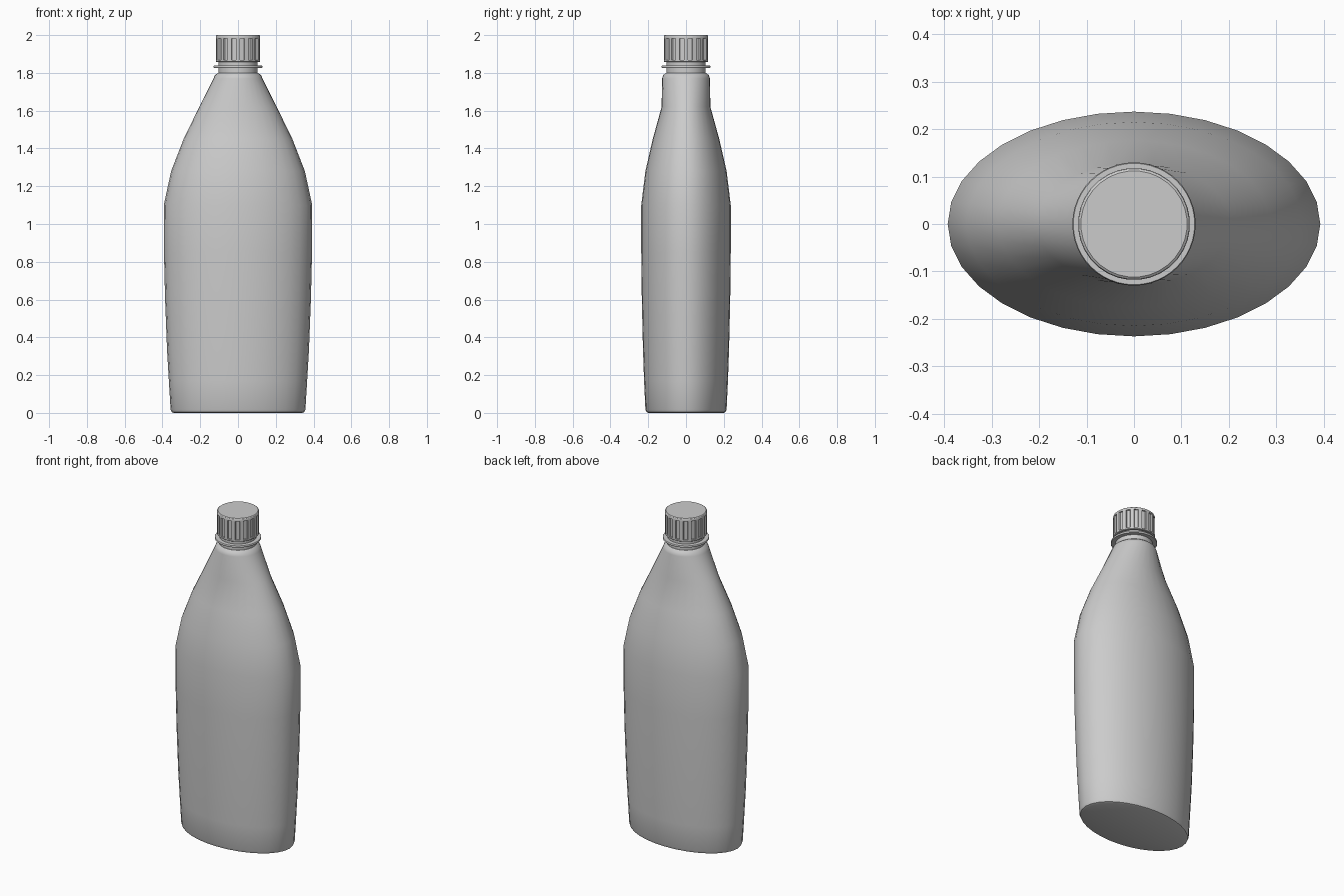
import bpy, bmesh, math

if "Cube" in bpy.data.objects:
    bpy.data.objects.remove(bpy.data.objects["Cube"])


def loft(name, rings, angle=35):
    """Skin a stack of equal-length rings of points and cap both ends."""
    bm = bmesh.new()
    loops = [[bm.verts.new(p) for p in ring] for ring in rings]
    n = len(loops[0])
    for a, b in zip(loops, loops[1:]):
        for i in range(n):
            j = (i + 1) % n
            bm.faces.new((a[i], a[j], b[j], b[i]))
    bm.faces.new(loops[0][::-1])
    bm.faces.new(loops[-1])
    bmesh.ops.recalc_face_normals(bm, faces=bm.faces)
    mesh = bpy.data.meshes.new(name)
    bm.to_mesh(mesh)
    bm.free()
    obj = bpy.data.objects.new(name, mesh)
    bpy.context.collection.objects.link(obj)
    bpy.ops.object.select_all(action='DESELECT')
    obj.select_set(True)
    bpy.context.view_layer.objects.active = obj
    bpy.ops.object.shade_smooth_by_angle(angle=math.radians(angle))
    return obj


def ellipse(rx, ry, z, n=32):
    return [(rx * math.cos(2 * math.pi * i / n),
             ry * math.sin(2 * math.pi * i / n), z) for i in range(n)]


# Oval body: half width, half depth, height
body = [(0.340, 0.200, 0.0), (0.351, 0.209, 0.004), (0.357, 0.215, 0.018),
        (0.366, 0.222, 0.17), (0.376, 0.228, 0.34), (0.386, 0.234, 0.60),
        (0.392, 0.237, 0.85), (0.393, 0.237, 1.10), (0.354, 0.215, 1.28),
        (0.288, 0.176, 1.45), (0.205, 0.129, 1.62), (0.130, 0.127, 1.77),
        (0.122, 0.121, 1.788), (0.106, 0.106, 1.800)]
loft("bottle_body", [ellipse(*s) for s in body])

# Neck with its collar flange
neck = [(0.104, 1.790), (0.104, 1.827), (0.128, 1.827), (0.130, 1.830),
        (0.130, 1.835), (0.128, 1.838), (0.104, 1.838), (0.104, 1.870)]
loft("neck_and_collar", [ellipse(r, r, z, 48) for r, z in neck])


# Screw cap with grip grooves cut into its side
GROOVES = 16
STEPS = (-0.22, 0.22, 0.27, 0.73)


def cap_ring(r, z, depth=0.0):
    pts = []
    for k in range(GROOVES):
        for s, f in enumerate(STEPS):
            a = 2 * math.pi * (k + f) / GROOVES
            rr = r - depth if s >= 2 else r
            pts.append((rr * math.cos(a), rr * math.sin(a), z))
    return pts


cap = [(0.114, 1.857, 0), (0.118, 1.860, 0), (0.118, 1.868, 0),
       (0.118, 1.869, 0.008), (0.118, 1.982, 0.008), (0.118, 1.983, 0),
       (0.118, 1.992, 0), (0.116, 1.997, 0), (0.112, 2.0, 0)]
loft("screw_cap", [cap_ring(*c) for c in cap], 30)
